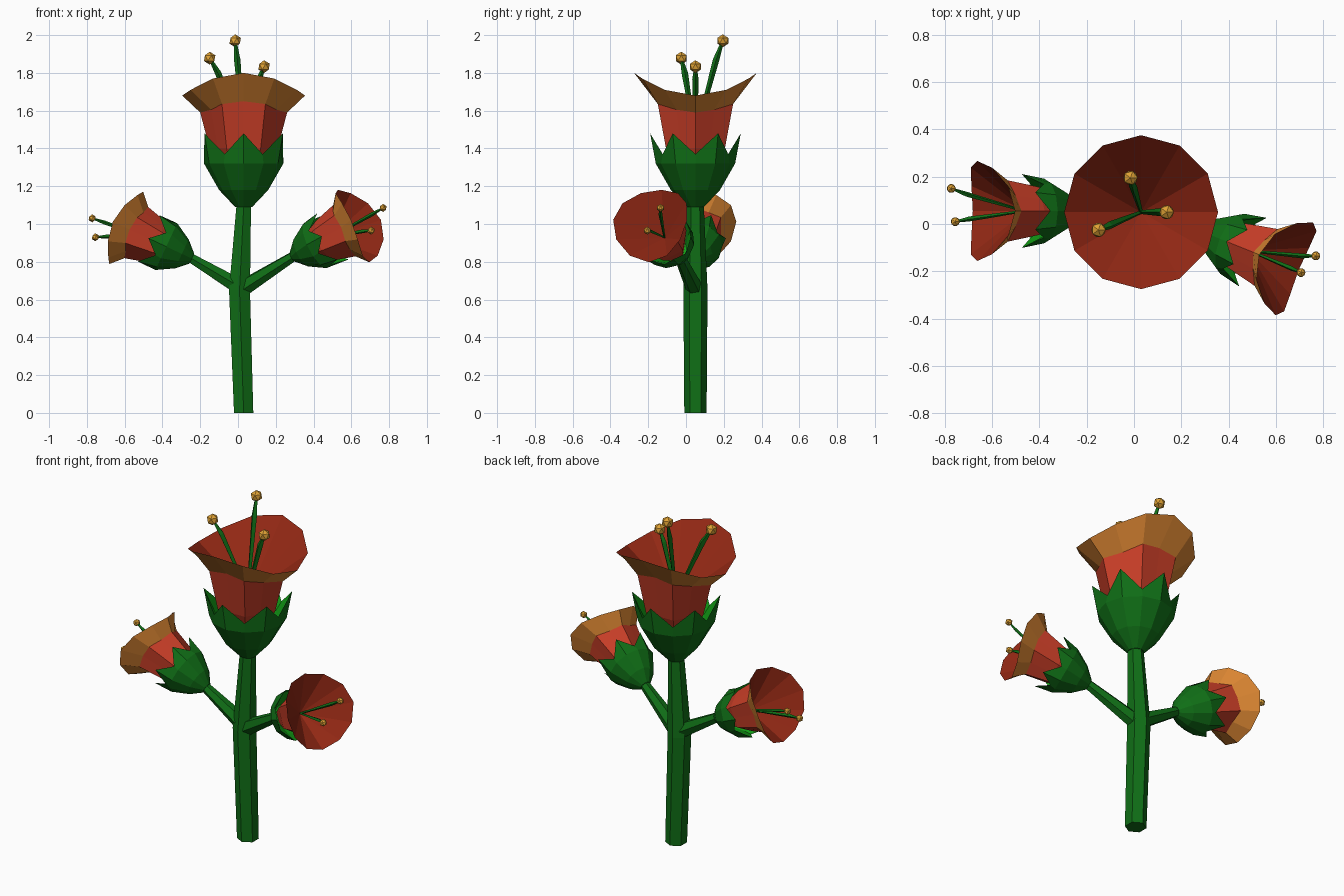
import bpy, bmesh, math
from mathutils import Vector, Matrix

if "Cube" in bpy.data.objects:
    bpy.data.objects.remove(bpy.data.objects["Cube"])

def material(name, rgb):
    m = bpy.data.materials.new(name)
    m.diffuse_color = (*rgb, 1)
    m.use_nodes = True
    m.node_tree.nodes["Principled BSDF"].inputs["Base Color"].default_value = m.diffuse_color
    return m

GREEN = material("stem green", (0.005, 0.156, 0.008))
BRIGHT = material("bright leaf green", (0.006, 0.34, 0.008))
RED = material("petal red", (0.57, 0.047, 0.02))
ORANGE = material("petal orange", (0.70, 0.235, 0.032))
INNER = material("inner petal dark red", (0.29, 0.021, 0.007))
GOLD = material("pollen gold", (0.74, 0.36, 0.035))

def finish(bm, name, mats, matrix=Matrix.Identity(4)):
    bmesh.ops.recalc_face_normals(bm, faces=bm.faces[:])
    bm.transform(matrix)
    me = bpy.data.meshes.new(name)
    bm.to_mesh(me)
    bm.free()
    for m in mats:
        me.materials.append(m)
    ob = bpy.data.objects.new(name, me)
    bpy.context.collection.objects.link(ob)
    return ob

def loft(name, rings, slots, mats, matrix=Matrix.Identity(4)):
    """Skin rings of equal point count, closing both ends; slots give the material of each band."""
    bm = bmesh.new()
    loops = [[bm.verts.new(p) for p in ring] for ring in rings]
    n = len(loops[0])
    for a, b, s in zip(loops, loops[1:], slots):
        for i in range(n):
            j = (i + 1) % n
            bm.faces.new((a[i], a[j], b[j], b[i])).material_index = s
    bm.faces.new(loops[0][::-1]).material_index = slots[0]
    bm.faces.new(loops[-1]).material_index = slots[-1]
    return finish(bm, name, mats, matrix)

def tube(name, path, radii, sides, mat):
    pts = [Vector(p) for p in path]
    rings = []
    for k, (p, r) in enumerate(zip(pts, radii)):
        d = pts[min(k + 1, len(pts) - 1)] - pts[max(k - 1, 0)]
        if abs(p.z) < 1e-6:
            d = Vector((0, 0, 1))          # flat foot on the ground
        q = Vector((0, 0, 1)).rotation_difference(d)
        rings.append([p + q @ Vector((r * math.cos(a), r * math.sin(a), 0))
                      for a in (math.pi / 2 + math.tau * i / sides for i in range(sides))])
    return loft(name, rings, [0] * (len(rings) - 1), [mat])

ANG = [math.radians(30 * k) for k in range(12)]

def ring(radius, height):
    """12 points; radius and height are functions of the angle index."""
    return [Vector((radius(k) * math.cos(a), radius(k) * math.sin(a), height(k)))
            for k, a in enumerate(ANG)]

def hexagon(R):
    return lambda k: R if k % 2 == 0 else R * math.cos(math.pi / 6)

def const(v):
    return lambda k: v

def saddle(low, rise):
    return lambda k: low + rise * math.sin(ANG[k]) ** 2

def alternate(valley, tip):
    return lambda k: tip if k % 2 else valley

def flower(label, matrix, scale, anthers):
    # green cup with six pointed tips and a bright inside
    loft(label + "_calyx", [
        ring(const(0.045), const(-0.01)),
        ring(const(0.13), const(0.08)),
        ring(const(0.21), const(0.22)),
        ring(alternate(0.20, 0.24), alternate(0.27, 0.38)),
        ring(const(0.165), const(0.22)),
        ring(const(0.10), const(0.10))],
        [0, 0, 0, 1, 1], [GREEN, BRIGHT], matrix)
    # six-sided trumpet, flared saddle lip, and conical inside
    loft(label + "_petals", [
        ring(hexagon(0.09), const(0.11)),
        ring(hexagon(0.18), const(0.30)),
        ring(hexagon(0.23), saddle(0.49, 0.06)),
        ring(const(0.325), saddle(0.58, 0.12)),
        ring(const(0.003), const(0.35))],
        [0, 0, 1, 2], [RED, ORANGE, INNER], matrix)
    # stamens: bent filament with a faceted pollen head
    axis = (matrix.to_3x3() @ Vector((0, 0, 1))).normalized()
    start = matrix @ Vector((0, 0, 0.36))
    for i, tip in enumerate(anthers, 1):
        tip = Vector(tip)
        mid = start.lerp(tip, 0.75) + axis * 0.025 * scale
        tube(f"{label}_filament_{i}", [start, mid, tip],
             [0.008 * scale, 0.017 * scale, 0.007 * scale], 4, GREEN)
        bm = bmesh.new()
        bmesh.ops.create_icosphere(bm, subdivisions=1, radius=0.034 * scale)
        finish(bm, f"{label}_pollen_{i}", [GOLD], Matrix.Translation(tip))

def placed(loc, turn, tilt, s):
    return (Matrix.Translation(loc) @ Matrix.Rotation(math.radians(turn), 4, 'Z')
            @ Matrix.Rotation(math.radians(tilt), 4, 'Y') @ Matrix.Scale(s, 4))

# stem and side branches
tube("stem", [(0.03, 0.05, 0), (0.008, 0.05, 0.65), (0.032, 0.05, 1.13)],
     [0.059, 0.064, 0.043], 6, GREEN)
LEFT = (-0.25, 0.055, 0.82)
RIGHT = (0.295, -0.035, 0.83)
tube("left_branch", [(0.02, 0.05, 0.66), LEFT], [0.048, 0.028], 6, GREEN)
tube("right_branch", [(0.01, 0.05, 0.65), RIGHT], [0.048, 0.028], 6, GREEN)

# three blossoms
flower("main_flower", placed((0.03, 0.05, 1.10), 0, 0, 1), 1,
       [(-0.015, 0.195, 1.97), (-0.15, -0.025, 1.878), (0.138, 0.05, 1.833)])
flower("left_flower", placed(LEFT, 0, -65, 0.65), 0.62,
       [(-0.772, 0.15, 1.03), (-0.755, 0.01, 0.93)])
flower("right_flower", placed(RIGHT, -22, 65, 0.65), 0.62,
       [(0.768, -0.135, 1.085), (0.705, -0.205, 0.965)])
